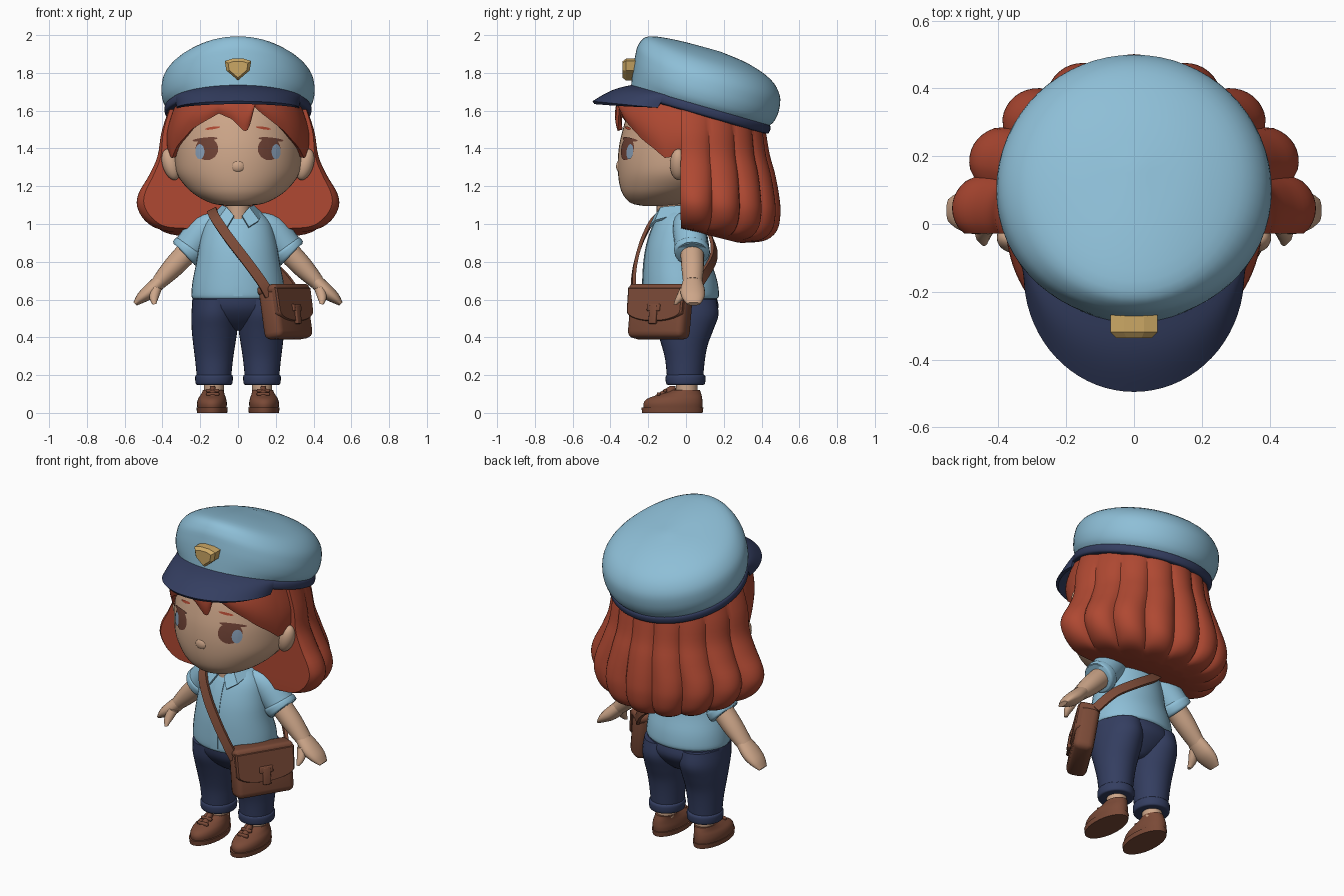
import bpy, bmesh, math
from math import sin, cos, pi, radians
from mathutils import Vector, Matrix
from mathutils.bvhtree import BVHTree

if "Cube" in bpy.data.objects:
    bpy.data.objects.remove(bpy.data.objects["Cube"])


def material(name, rgb):
    m = bpy.data.materials.new(name)
    m.use_nodes = True
    m.diffuse_color = (*rgb, 1)
    m.node_tree.nodes["Principled BSDF"].inputs["Base Color"].default_value = (*rgb, 1)
    return m


BLUE = material("light blue cloth", (.27, .52, .68))
NAVY = material("navy cloth", (.034, .048, .118))
HAIR = material("red hair", (.43, .066, .032))
SKIN = material("skin", (.61, .38, .25))
LEATHER = material("brown leather", (.195, .068, .038))
GOLD = material("gold", (.6, .39, .13))
DARK = material("eye brown", (.16, .055, .036))
IRIS = material("eye blue", (.25, .35, .48))


def finish(name, bm, mat, angle=40):
    """Turn a bmesh into a smooth object with sharp creases."""
    bmesh.ops.recalc_face_normals(bm, faces=bm.faces)
    for f in bm.faces:
        f.smooth = True
    for e in bm.edges:
        e.smooth = len(e.link_faces) == 2 and e.calc_face_angle() < radians(angle)
    mesh = bpy.data.meshes.new(name)
    bm.to_mesh(mesh)
    bm.free()
    mesh.materials.append(mat)
    obj = bpy.data.objects.new(name, mesh)
    bpy.context.collection.objects.link(obj)
    return obj


def surface(name, rows, mat, loop=True, thick=0, angle=40):
    """Bridge rows of points: closed rings get end caps, open sheets get thickness."""
    bm = bmesh.new()
    vs = [[bm.verts.new(p) for p in row] for row in rows]
    n = len(vs[0])
    for a, b in zip(vs, vs[1:]):
        for i in range(n if loop else n - 1):
            j = (i + 1) % n
            bm.faces.new((a[i], a[j], b[j], b[i]))
    if loop:
        bm.faces.new(vs[0])
        bm.faces.new(vs[-1])
    else:
        bmesh.ops.recalc_face_normals(bm, faces=bm.faces)
        bmesh.ops.solidify(bm, geom=bm.faces[:], thickness=thick)
    return finish(name, bm, mat, angle)


def spline(pts, k=4):
    """Smooth interpolation through tuples of any length."""
    out = []
    for i in range(len(pts) - 1):
        p = [pts[max(0, min(len(pts) - 1, i + d))] for d in (-1, 0, 1, 2)]
        for s in range(k):
            t = s / k
            out.append(tuple(b + .5 * t * (c - a + t * (2*a - 5*b + 4*c - d + t * (3*b - a - 3*c + d)))
                             for a, b, c, d in zip(*p)))
    return out + [tuple(pts[-1])]


def table(x, pts):
    for (a, p), (b, q) in zip(pts, pts[1:]):
        if x <= b:
            return p + (q - p) * (x - a) / (b - a)
    return pts[-1][1]


def circle(n):
    return [2 * pi * i / n for i in range(n)]


def loft(name, rings, mat, side=1, n=32, k=4):
    """Rings are height, centre x, half width, front y, back y."""
    return surface(name, [[(side * (cx + rx * cos(t)), (f + b) / 2 + (b - f) / 2 * sin(t), z)
                           for t in circle(n)] for z, cx, rx, f, b in spline(rings, k)], mat)


def tube(name, pts, mat, side=1, n=20, k=4):
    """Points are x, y, z, radius, radius along y."""
    pts = spline(pts, k)
    rows = []
    for i, (x, y, z, r, ry) in enumerate(pts):
        a, b = pts[max(0, i - 1)], pts[min(len(pts) - 1, i + 1)]
        d = Vector((b[0] - a[0], 0, b[2] - a[2])).normalized()
        rows.append([(side * (x + d.z * r * cos(t)), y + ry * sin(t), z - d.x * r * cos(t))
                     for t in circle(n)])
    return surface(name, rows, mat)


def ball(name, loc, scale, mat, tilt=0):
    bm = bmesh.new()
    bmesh.ops.create_uvsphere(bm, u_segments=24, v_segments=16, radius=1, matrix=Matrix.Translation(loc)
                              @ Matrix.Rotation(tilt, 4, "Y") @ Matrix.Diagonal((*scale, 1)))
    return finish(name, bm, mat)


def box(name, loc, size, mat, frame, bevel):
    bm = bmesh.new()
    bmesh.ops.create_cube(bm, size=1, matrix=frame @ Matrix.Translation(loc) @ Matrix.Diagonal((*size, 1)))
    bmesh.ops.bevel(bm, geom=bm.edges[:], offset=bevel, segments=3, profile=.5, affect="EDGES")
    return finish(name, bm, mat)


def tree_of(obj):
    return BVHTree.FromPolygons([v.co for v in obj.data.vertices], [p.vertices for p in obj.data.polygons])


def front_y(tree, x, z):
    return tree.ray_cast(Vector((x, -2, z)), Vector((0, 1, 0)))[0].y


# Head, nose and ears
head = loft("head", [(1.095, 0, .05, -.22, -.1), (1.11, 0, .14, -.29, 0), (1.15, 0, .22, -.33, .1),
                     (1.2, 0, .278, -.35, .2), (1.27, 0, .325, -.36, .28), (1.36, 0, .337, -.36, .3),
                     (1.46, 0, .335, -.345, .3), (1.6, 0, .32, -.3, .3), (1.7, 0, .25, -.22, .3)], SKIN, n=48)
ball("nose", (0, -.345, 1.305), (.04, .025, .035), SKIN)
face = tree_of(head)


def plate(name, x, z, rx, rz, mat, lift, side, tilt=0):
    """Thin oval laid on the face."""
    rows = []
    for s in (1, .7, .4, .15):
        row = []
        for t in circle(24):
            u, v = s * rx * cos(t), s * rz * sin(t)
            px, pz = side * (x + u), z + v + tilt * u
            row.append((px, front_y(face, px, pz) - lift, pz))
        rows.append(row)
    surface(name, rows, mat)


for s, tag in ((1, "left"), (-1, "right")):
    ball(tag + "_ear", (s * .355, -.04, 1.315), (.045, .045, .085), SKIN, s * .3)
    plate(tag + "_eye", .165, 1.398, .06, .06, DARK, .004, s)
    plate(tag + "_eye_shine", .202, 1.383, .024, .04, IRIS, .007, s)
    plate(tag + "_lash", .175, 1.448, .066, .01, DARK, .006, s, -.1)
    plate(tag + "_brow", .135, 1.508, .04, .007, HAIR, .005, s, -.15)

# Back hair: a scalloped shell of nine locks, fuller at the bottom
LOCKS = 9
rows = []
for z, rx, back, groove in spline([(1.68, .34, .38, .01), (1.5, .405, .42, .03), (1.36, .43, .445, .05),
                                   (1.26, .475, .475, .06), (1.17, .53, .495, .075), (1.1, .54, .5, .08),
                                   (1.03, .5, .48, .09), (.985, .42, .41, .09), (.975, .27, .3, .06)]):
    row = []
    for i in range(LOCKS * 10 + 1):
        u = i / (LOCKS * 10)
        t = radians(-1 + 182 * u)
        m = 1 - groove * (1 - abs(sin(LOCKS * pi * u)) ** .7)
        drop = .075 * max(0, min(1, (1.3 - z) / .3))
        row.append((rx * cos(t) * m, -.02 + (back + .02) * sin(t) * m, z - drop * sin(t)))
    rows.append(row)
surface("back_hair", rows, HAIR)

# Fringe: lower edge by angle around the face
EDGE = [(-100, 1.4), (-84, 1.36), (-72, 1.35), (-62, 1.41), (-50, 1.46), (-42, 1.5), (-25, 1.555), (-16, 1.585),
        (-5, 1.555), (5, 1.49), (9, 1.5), (14, 1.62), (19, 1.59), (30, 1.54), (42, 1.49), (50, 1.45),
        (62, 1.4), (72, 1.35), (84, 1.36), (100, 1.4)]
rows = []
for j in range(9):
    v = j / 8
    row = []
    for a in range(-100, 101, 2):
        p = radians(a)
        top = 1.6 + .09 * cos(p)
        m = .93 + .1 * sin(2.4 * v)
        row.append((.367 * m * sin(p), -.365 * m * cos(p), top + (table(a, EDGE) - top) * v))
    rows.append(row)
surface("fringe", rows, HAIR, loop=False, thick=.028)

# Cap: tilted domed crown, squarer at the very front, with band and visor
CAP = Matrix.Translation((0, .065, 1.585)) @ Matrix.Rotation(radians(-16), 4, "X")


def cap_point(r, h, p):
    return CAP @ Vector((r * sin(p), -r * cos(p), h))


front = spline([(.38, .03), (.395, .12), (.405, .2), (.405, .265), (.365, .32), (.22, .342), (.02, .347)])
back = spline([(.37, .03), (.397, .07), (.406, .135), (.387, .213), (.317, .28), (.18, .327), (.02, .347)])
rows = []
for (rf, hf), (rb, hb) in zip(front, back):
    row = []
    for p in circle(64):
        f = ((1 + cos(p)) / 2) ** 6
        row.append(cap_point(rb + (rf - rb) * f, hb + (hf - hb) * f, p))
    rows.append(row)
surface("cap_crown", rows, BLUE)
surface("cap_band", [[cap_point(r, h, p) for p in circle(56)] for r, h in
                     spline([(.36, -.006), (.384, 0), (.39, .022), (.384, .042), (.36, .05)])], NAVY)
rows = []
for j in range(9):
    v = j / 8
    row = []
    for a in range(-90, 91, 5):
        p = radians(a)
        outer = Vector((.325 * sin(p), -.15 - .345 * cos(p), 1.615 + .035 * cos(p)))
        q = cap_point(.38, .048, .7 * p).lerp(outer, v)
        row.append(q + Vector((0, 0, .015 * sin(pi * v))))
    rows.append(row)
surface("cap_visor", rows, NAVY, loop=False, thick=.018)
SHIELD = [(-.07, .045), (-.03, .057), (.03, .057), (.07, .045), (.062, -.005), (0, -.058), (-.062, -.005)]
surface("cap_badge", [[(x * m, y, 1.818 + z * m) for x, z in SHIELD]
                      for m, y in ((1, -.26), (1, -.318), (.75, -.336))], GOLD, angle=10)

# Neck, shirt and trousers
loft("neck", [(1.0, 0, .07, -.155, 0), (1.15, 0, .065, -.155, 0)], SKIN)
shirt = loft("shirt", [(.605, 0, .24, -.22, .165), (.625, 0, .247, -.228, .175), (.7, 0, .24, -.228, .165),
                       (.8, 0, .22, -.222, .135), (.9, 0, .203, -.205, .12), (1.0, 0, .175, -.17, .1),
                       (1.06, 0, .12, -.13, .06), (1.09, 0, .06, -.1, .02)], BLUE, n=40)
body = tree_of(shirt)
surface("placket", [[(x, front_y(body, x, z / 100) - .004, z / 100) for x in (-.025, 0, .025)]
                    for z in range(62, 102, 3)], BLUE, loop=False, thick=.006)
loft("trouser_hips", [(.635, 0, .235, -.21, .155), (.56, 0, .243, -.2, .172), (.5, 0, .2, -.16, .14),
                      (.45, 0, .08, -.1, .09), (.435, 0, .03, -.06, .06)], NAVY)

# Limbs, mirrored
for s, tag in ((1, "left"), (-1, "right")):
    surface(tag + "_collar", [[(s * x, y, z) for x, y, z in row] for row in (
        [(.022, -.168, 1.045), (.06, -.135, 1.09), (.085, -.02, 1.1)],
        [(.058, -.196, .985), (.112, -.165, 1.02), (.13, -.02, 1.06)])], BLUE, loop=False, thick=.012)
    tube(tag + "_sleeve", [(.09, 0, 1.02, .05, .07), (.17, .015, .975, .085, .085), (.255, .03, .875, .086, .088),
                           (.28, .032, .845, .082, .085)], BLUE, s)
    tube(tag + "_sleeve_hem", [(.25, .03, .878, .084, .088), (.258, .03, .868, .092, .094),
                               (.278, .032, .846, .09, .092), (.284, .032, .84, .078, .082)], BLUE, s)
    tube(tag + "_arm", [(.25, .032, .87, .06, .062), (.34, .035, .775, .056, .06), (.42, .035, .69, .04, .05)], SKIN, s)
    tube(tag + "_hand", [(.4, .035, .71, .036, .048), (.46, .035, .65, .04, .065), (.51, .038, .61, .03, .058),
                         (.545, .04, .577, .012, .035)], SKIN, s)
    tube(tag + "_thumb", [(.43, 0, .665, .028, .03), (.445, -.03, .61, .024, .024),
                          (.442, -.055, .575, .01, .01)], SKIN, s, 12)
    loft(tag + "_trouser_leg", [(.6, .118, .122, -.195, .16), (.52, .122, .125, -.188, .172), (.44, .124, .121, -.158, .145),
                                (.36, .126, .111, -.13, .115), (.28, .127, .1, -.11, .1),
                                (.18, .127, .09, -.1, .09)], NAVY, s)
    loft(tag + "_cuff", [(.148, .127, .085, -.09, .085), (.155, .127, .097, -.105, .1), (.195, .127, .099, -.107, .102),
                         (.205, .127, .085, -.09, .085)], NAVY, s)
    loft(tag + "_ankle", [(.08, .127, .05, -.05, .06), (.17, .127, .055, -.055, .06)], SKIN, s)
    loft(tag + "_shoe", [(.02, .138, .076, -.222, .085), (.05, .138, .079, -.225, .088), (.075, .137, .074, -.205, .086),
                         (.095, .134, .064, -.15, .082), (.11, .132, .058, -.1, .077),
                         (.12, .13, .056, -.075, .074)], LEATHER, s)
    tube(tag + "_shoe_tongue", [(s * .134, -.15, .08, .02, .03), (s * .134, -.1, .108, .02, .04),
                                (s * .134, -.07, .142, .012, .015)], LEATHER)
    for y, z in ((-.145, .1), (-.11, .118)):
        box(tag + "_lace", (s * .134, y, z), (.07, .018, .018), LEATHER, Matrix(), .006)
    loft(tag + "_sole", [(0, .137, .08, -.232, .088), (.028, .137, .083, -.236, .092)], LEATHER, s, k=1)

# Satchel, turned partly to the front and leaning back
BAG = (Matrix.Translation((.252, -.135, .535)) @ Matrix.Rotation(radians(-32), 4, "Z")
       @ Matrix.Rotation(radians(-9), 4, "Y"))
box("bag_body", (0, 0, -.005), (.115, .345, .28), LEATHER, BAG, .035)
box("bag_lid", (.004, 0, .118), (.124, .352, .05), LEATHER, BAG, .022)
flap = [(cos(t) * .172, -.005 - .055 * sin(t)) for t in [pi * i / 16 for i in range(17)]]
flap = [(.175, .12)] + flap + [(-.175, .12)]
surface("bag_flap", [[BAG @ Vector((x, y * m, z * m)) for y, z in flap]
                     for x, m in ((.04, 1), (.062, 1), (.07, .95))], LEATHER)
box("bag_clasp", (.07, 0, -.025), (.022, .045, .1), LEATHER, BAG, .006)
box("bag_clasp_bar", (.068, 0, .012), (.022, .08, .038), LEATHER, BAG, .006)

# Strap across the body, over the right shoulder
path = spline([(.17, -.28, .62), (.13, -.288, .69), (.05, -.275, .8), (-.05, -.235, .93), (-.125, -.165, 1.04),
               (-.14, -.04, 1.08), (-.12, .08, 1.03), (-.03, .145, .92), (.1, .155, .83), (.23, .11, .74),
               (.31, .04, .64)], 5)
rows = []
for i, p in enumerate(path):
    p = Vector(p)
    along = Vector(path[min(i + 1, len(path) - 1)]) - Vector(path[max(i - 1, 0)])
    across = along.cross(p - Vector((0, -.03, .8))).normalized() * .026
    rows.append([p - across, p + across])
surface("bag_strap", rows, LEATHER, loop=False, thick=.018)
